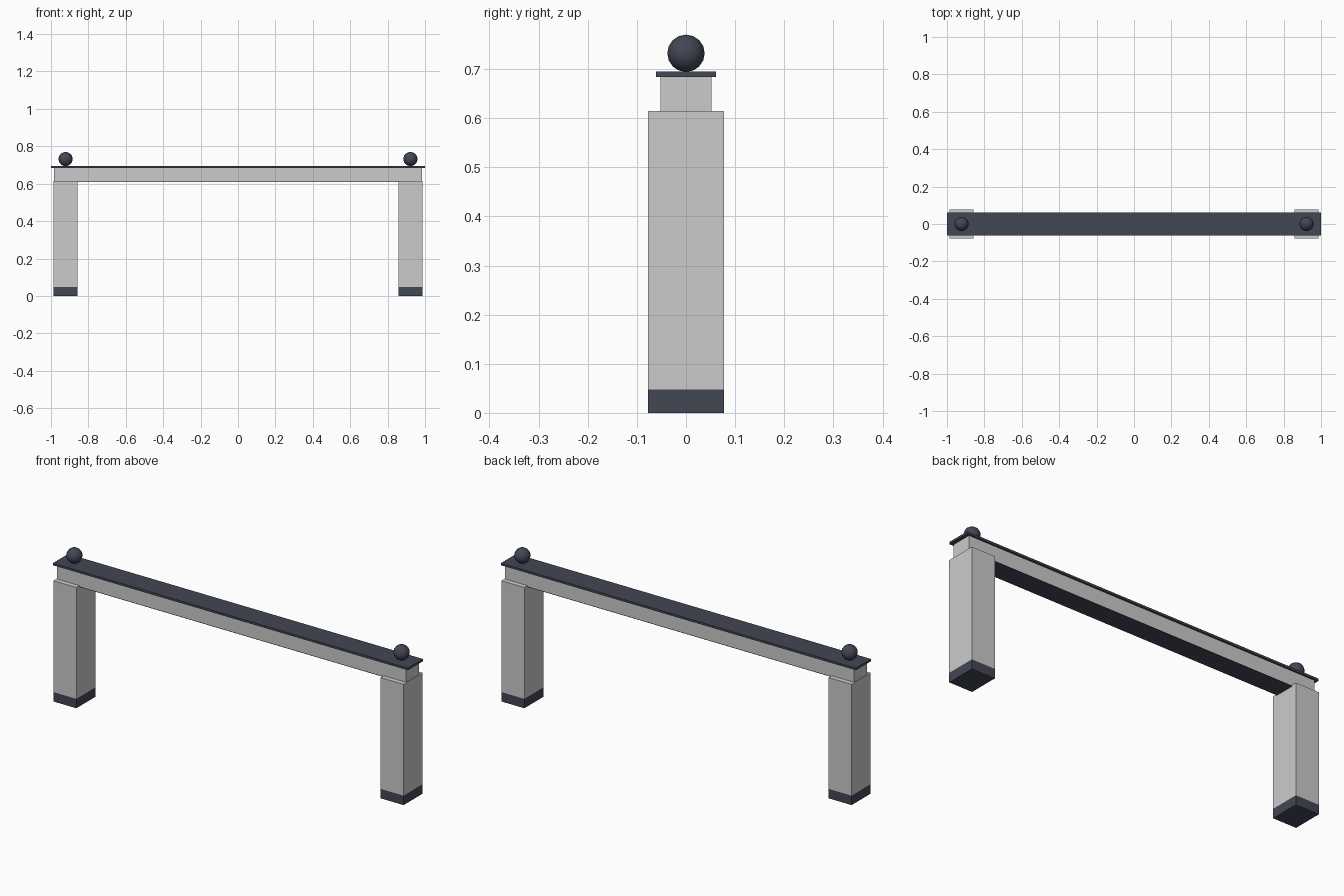
import bpy

if "Cube" in bpy.data.objects:
    bpy.data.objects.remove(bpy.data.objects["Cube"])

# Dark slate colour for trim, grey parts stay bare
dark = bpy.data.materials.new("dark_trim")
dark.diffuse_color = (0.055, 0.063, 0.09, 1)
dark.use_nodes = True
dark.node_tree.nodes["Principled BSDF"].inputs["Base Color"].default_value = dark.diffuse_color


def box(name, x, y, z, mat=None):
    """Box from (min, max) ranges on each axis."""
    c = [(a + b) / 2 for a, b in (x, y, z)]
    bpy.ops.mesh.primitive_cube_add(size=1, location=c)
    ob = bpy.context.object
    ob.name = name
    ob.scale = [b - a for a, b in (x, y, z)]
    bpy.ops.object.transform_apply(location=False, rotation=False, scale=True)
    if mat:
        ob.data.materials.append(mat)
    return ob


POST_X, POST_W, POST_D = 0.922, 0.065, 0.077

for side, s in (("left", -1), ("right", 1)):
    cx = s * POST_X
    xr = (cx - POST_W, cx + POST_W)
    yr = (-POST_D, POST_D)
    # Post standing on a flush dark plinth
    box(side + "_plinth", xr, yr, (0, 0.048), dark)
    box(side + "_post", xr, yr, (0.048, 0.615))
    # Ball finial
    bpy.ops.mesh.primitive_uv_sphere_add(segments=16, ring_count=8, radius=0.038,
                                         location=(cx, 0, 0.732))
    ball = bpy.context.object
    ball.name = side + "_ball_finial"
    ball.data.materials.append(dark)
    bpy.ops.object.shade_smooth_by_angle()

# Crossbeam with dark underside and overhanging cap
box("crossbeam", (-0.983, 0.983), (-0.052, 0.052), (0.611, 0.684))
inner = POST_X - POST_W
box("beam_soffit", (-inner, inner), (-0.052, 0.052), (0.608, 0.611), dark)
box("beam_cap", (-1, 1), (-0.061, 0.061), (0.684, 0.695), dark)
